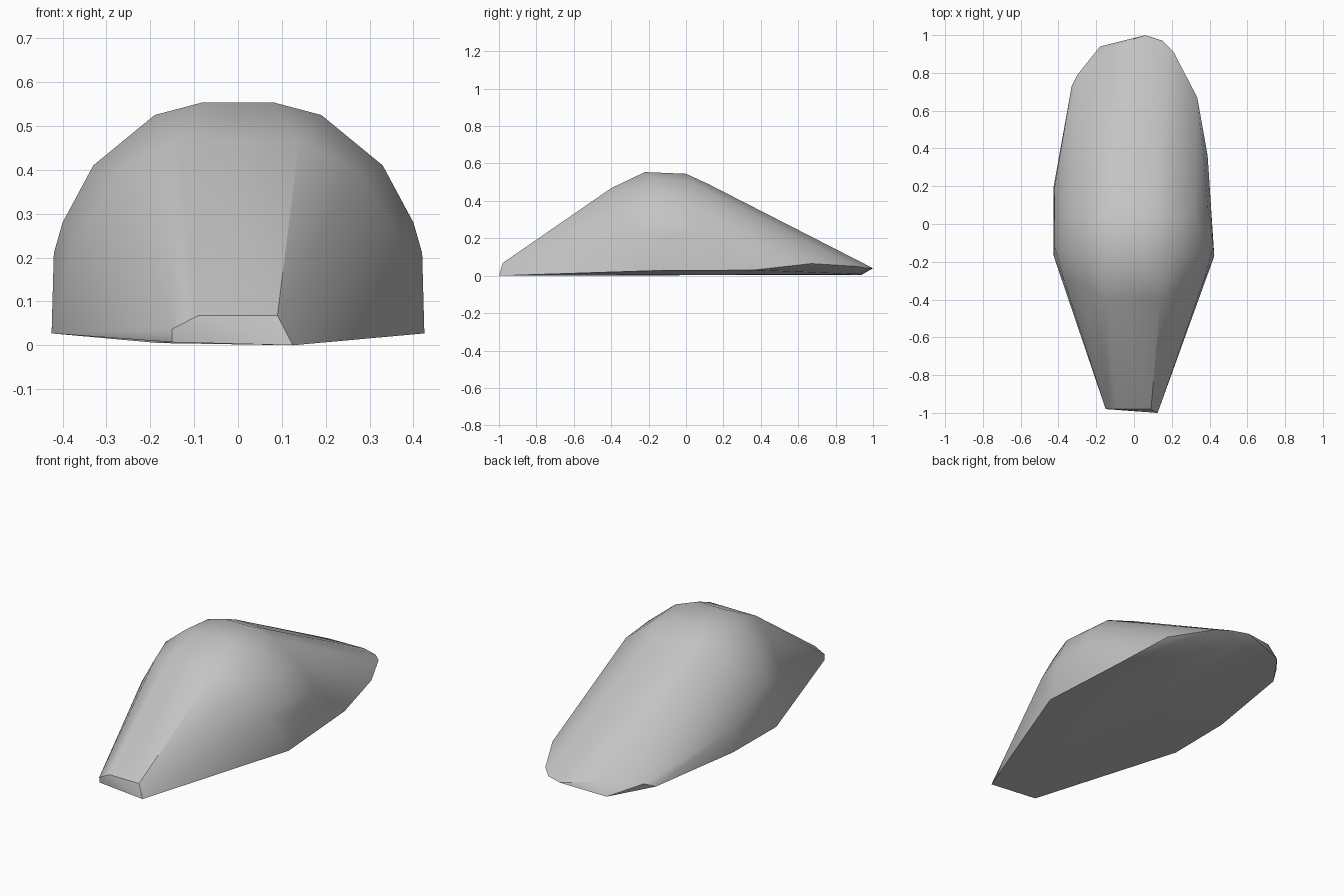
import bpy
import bmesh

# Remove the default object
default = bpy.data.objects.get("Cube")
if default:
    bpy.data.objects.remove(default, do_unlink=True)


def make_material(name, colour):
    material = bpy.data.materials.new(name)
    material.use_nodes = True
    material.diffuse_color = colour
    material.node_tree.nodes["Principled BSDF"].inputs["Base Color"].default_value = colour
    return material


def convex_shell(name, points, material):
    """Wrap a set of points in a faceted closed shell."""
    mesh = bpy.data.meshes.new(name)
    bm = bmesh.new()
    verts = [bm.verts.new(point) for point in points]
    result = bmesh.ops.convex_hull(bm, input=verts)
    unused = {item for key in ("geom_interior", "geom_unused") for item in result[key]
              if isinstance(item, bmesh.types.BMVert)}
    bmesh.ops.delete(bm, geom=list(unused), context="VERTS")
    bmesh.ops.recalc_face_normals(bm, faces=bm.faces[:])
    bm.to_mesh(mesh)
    bm.free()
    mesh.materials.append(material)
    shell = bpy.data.objects.new(name, mesh)
    bpy.context.collection.objects.link(shell)
    return shell


def mirrored(points):
    return [(side * x, y, z) for x, y, z in points for side in (-1, 1)]


# Rounded hump, the same on both sides
hump = mirrored([
    (.08, -.22, .554), (.08, 0, .545), (.1, .12, .49),
    (.19, -.18, .525), (.2, .03, .5), (.14, -.4, .468),
    (.33, -.15, .41), (.32, .06, .4), (.27, -.33, .4),
    (.4, -.13, .28), (.39, .1, .26), (.37, -.3, .24),
    (.42, -.12, .21), (.425, -.17, .027),
])

# Blunt front end
nose = [(-.15, -.975, .007), (-.15, -.98, .037), (-.09, -.98, .068),
        (.09, -.98, .068), (.125, -1, 0)]

# Uneven thin rear edge, running from one side round to the other
rear_edge = [(-.425, .2, .03), (-.42, .2, .15), (-.33, .73, .02), (-.3, .79, .05),
             (-.18, .94, .005), (-.12, .94, .07), (.06, 1, .04), (.15, .97, .04),
             (.21, .91, .05), (.335, .67, .065), (.39, .36, .03), (.06, .92, .008)]

grey = make_material("plain_grey", (.55, .55, .55, 1))
body = convex_shell("body_shell", hump + nose + rear_edge, grey)

# Soft shading over the hump, crisp rim
bpy.ops.object.select_all(action="DESELECT")
body.select_set(True)
bpy.context.view_layer.objects.active = body
bpy.ops.object.shade_smooth_by_angle(angle=.6)
